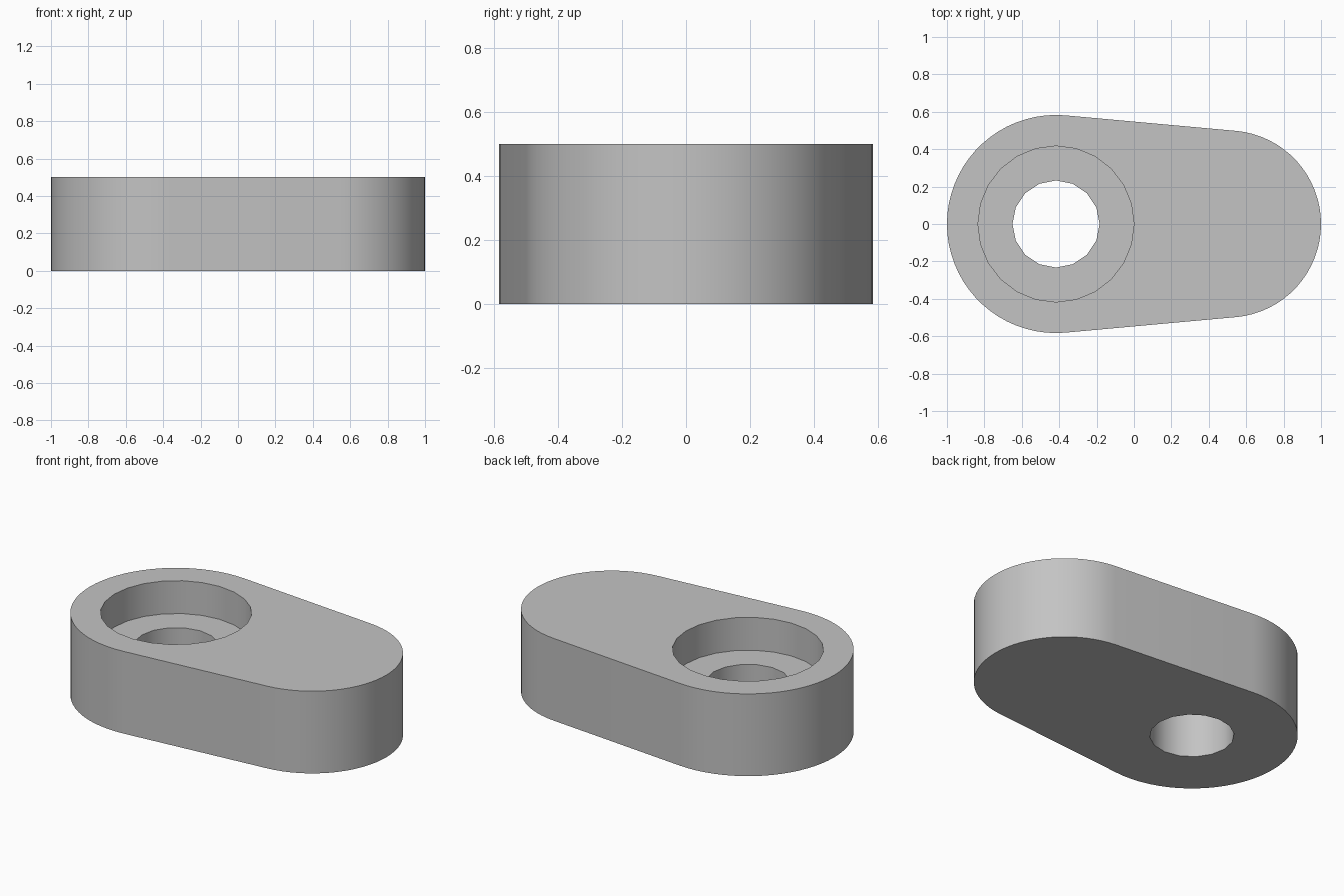
import bpy, bmesh
from math import acos, cos, sin, pi, radians

cube = bpy.data.objects.get("Cube")
if cube:
    bpy.data.objects.remove(cube, do_unlink=True)

HEIGHT = 0.5
BIG_X, BIG_R = -0.417, 0.583
SMALL_X, SMALL_R = 0.5, 0.5

grey = bpy.data.materials.new("plain grey")
grey.use_nodes = True
colour = (0.55, 0.55, 0.55, 1)
grey.diffuse_color = colour
grey.node_tree.nodes["Principled BSDF"].inputs["Base Color"].default_value = colour


def arc(x, radius, start, end, steps):
    """Points along an arc, both ends included."""
    angles = [start + (end - start) * i / steps for i in range(steps + 1)]
    return [(x + radius * cos(a), radius * sin(a)) for a in angles]


def prism(name, outline, bottom, top):
    """Extrude a closed outline straight up."""
    bm = bmesh.new()
    base = bm.faces.new([bm.verts.new((x, y, bottom)) for x, y in outline])
    result = bmesh.ops.extrude_face_region(bm, geom=[base], use_keep_orig=True)
    for v in result["geom"]:
        if isinstance(v, bmesh.types.BMVert):
            v.co.z = top
    bmesh.ops.recalc_face_normals(bm, faces=bm.faces)
    mesh = bpy.data.meshes.new(name)
    bm.to_mesh(mesh)
    bm.free()
    mesh.materials.append(grey)
    obj = bpy.data.objects.new(name, mesh)
    bpy.context.collection.objects.link(obj)
    return obj


# Tapered body: two round ends joined by tangent sides
tangent = acos((BIG_R - SMALL_R) / (SMALL_X - BIG_X))
outline = (arc(SMALL_X, SMALL_R, -tangent, tangent, 32)
           + arc(BIG_X, BIG_R, tangent, 2 * pi - tangent, 36))
body = prism("link_body", outline, 0, HEIGHT)
bpy.context.view_layer.objects.active = body
body.select_set(True)

# Counterbore from the top, then the through hole
for name, radius, sides, bottom in (("counterbore_cutter", 0.417, 24, 0.3),
                                    ("hole_cutter", 0.233, 16, -0.1)):
    cutter = prism(name, arc(BIG_X, radius, 0, 2 * pi, sides)[:-1], bottom, HEIGHT + 0.1)
    cutter.hide_render = True
    cut = body.modifiers.new(name, "BOOLEAN")
    cut.operation = "DIFFERENCE"
    cut.solver = "EXACT"
    cut.object = cutter
    bpy.ops.object.modifier_apply(modifier=cut.name)
    bpy.data.objects.remove(cutter, do_unlink=True)

bpy.ops.object.shade_smooth_by_angle(angle=radians(30))
